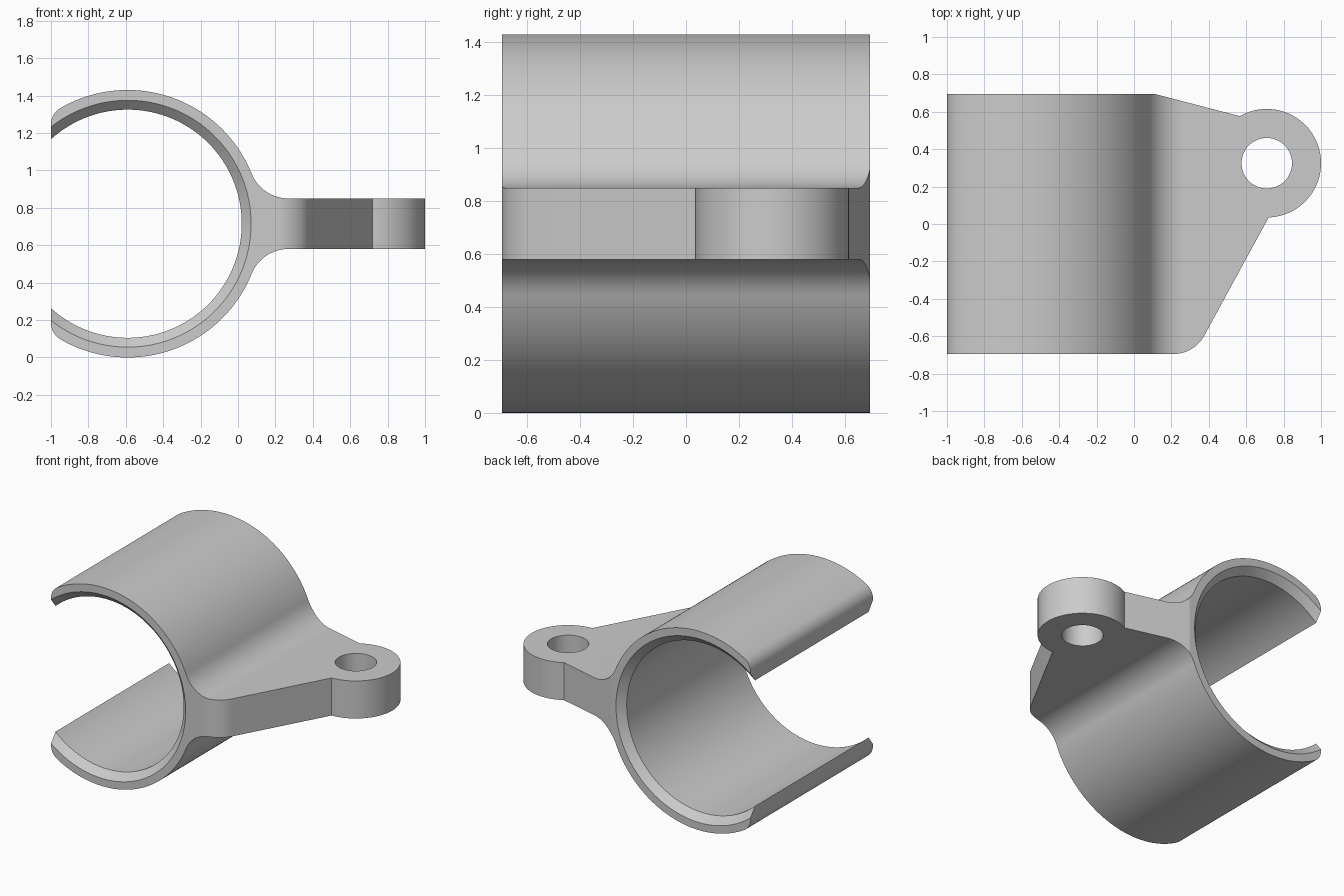
import bpy, bmesh
from math import sin, cos, acos, atan2, hypot, sqrt, pi, radians

if "Cube" in bpy.data.objects:
    bpy.data.objects.remove(bpy.data.objects["Cube"])

LEN = 0.695                       # half length of the clip along y
CX, CZ = -0.59, 0.715             # clip axis
R_OUT, R_IN, CHAMFER = 0.715, 0.61, 0.05
HALF_T = 0.135                    # half thickness of the mounting plate
BOSS_X, BOSS_Y, BOSS_R, HOLE_R = 0.71, 0.325, 0.29, 0.135

grey = bpy.data.materials.new("plain grey")
grey.use_nodes = True
colour = (0.6, 0.6, 0.6, 1)
grey.diffuse_color = colour
grey.node_tree.nodes["Principled BSDF"].inputs["Base Color"].default_value = colour


def arc(cx, cy, r, a0, a1, n):
    return [(cx + r * cos(a0 + (a1 - a0) * i / n),
             cy + r * sin(a0 + (a1 - a0) * i / n)) for i in range(n + 1)]


def loft(name, sections):
    """Join equal-length rings of 3D points and cap both ends."""
    bm = bmesh.new()
    rings = [[bm.verts.new(p) for p in s] for s in sections]
    n = len(rings[0])
    for a, b in zip(rings, rings[1:]):
        for i in range(n):
            j = (i + 1) % n
            bm.faces.new((a[i], a[j], b[j], b[i]))
    bm.faces.new(rings[0])
    bm.faces.new(rings[-1])
    bmesh.ops.recalc_face_normals(bm, faces=bm.faces)
    me = bpy.data.meshes.new(name)
    bm.to_mesh(me)
    bm.free()
    me.materials.append(grey)
    ob = bpy.data.objects.new(name, me)
    bpy.context.collection.objects.link(ob)
    return ob


# Upper half of the outer profile: rounded lip, clip arc, fillet, plate top
lip_r, lip_z = 0.102, 0.53
lip_x = -1 + lip_r
lip_a = atan2(lip_z, lip_x - CX)
fil_x = 0.27
dx = fil_x - CX
fil_r = (dx**2 + HALF_T**2 - R_OUT**2) / (2 * (R_OUT - HALF_T))
fil_z = HALF_T + fil_r
fil_a = atan2(fil_z, dx)
upper = arc(lip_x, lip_z, lip_r, pi, lip_a, 10)
upper += arc(CX, 0, R_OUT, lip_a, fil_a, 56)[1:]
upper += arc(fil_x, fil_z, fil_r, pi + fil_a, 1.5 * pi, 16)[1:]
upper.append((1.1, HALF_T))
outer = upper + [(x, -z) for x, z in reversed(upper)]


def section(y, r):
    a = acos((-1 - CX) / r)
    return [(x, y, z + CZ) for x, z in outer + arc(CX, 0, r, -a, a, 110)]


# Clip and plate in one body, with the bore chamfered at both ends
body = loft("clip_bracket", [section(-LEN, R_IN + CHAMFER),
                             section(-LEN + CHAMFER, R_IN),
                             section(LEN - CHAMFER, R_IN),
                             section(LEN, R_IN + CHAMFER)])

# Plan outline of the plate: front rounded corner, boss, sloping back edge
slope = atan2(0.605, 0.33)
corner_x, t = 0.322, 0.11
cr = t / sin(slope / 2) * cos(slope / 2)
plan = [(-1.2, -0.8), (corner_x - t, -0.8)]
plan += arc(corner_x - t, -LEN + cr, cr, -pi / 2, slope - pi / 2, 14)
a_start = atan2(0.035 - BOSS_Y, 0.72 - BOSS_X)
a_end = atan2(0.575 - BOSS_Y, 0.567 - BOSS_X)
plan += arc(BOSS_X, BOSS_Y, BOSS_R, a_start, a_end, 60)
plan += [(-0.2, 0.776), (-1.2, 0.776)]
hole = arc(BOSS_X, BOSS_Y, HOLE_R, 0, 2 * pi, 64)[:-1]


def prism(name, pts):
    return loft(name, [[(x, y, z) for x, y in pts] for z in (-0.2, 1.7)])


cutters = [(prism("plan_cutter", plan), 'INTERSECT'),
           (prism("hole_cutter", hole), 'DIFFERENCE')]
for cutter, op in cutters:
    cutter.hide_render = True
    mod = body.modifiers.new(cutter.name, 'BOOLEAN')
    mod.operation = op
    mod.solver = 'EXACT'
    mod.object = cutter

# Bake the cuts, drop the helpers and shade
bpy.context.view_layer.update()
dg = bpy.context.evaluated_depsgraph_get()
baked = bpy.data.meshes.new_from_object(body.evaluated_get(dg))
body.modifiers.clear()
body.data = baked
for cutter, _ in cutters:
    bpy.data.objects.remove(cutter)
baked.materials.clear()
baked.materials.append(grey)
for p in baked.polygons:
    p.material_index = 0

bpy.ops.object.select_all(action='DESELECT')
body.select_set(True)
bpy.context.view_layer.objects.active = body
bpy.ops.object.shade_smooth_by_angle(angle=radians(25))
